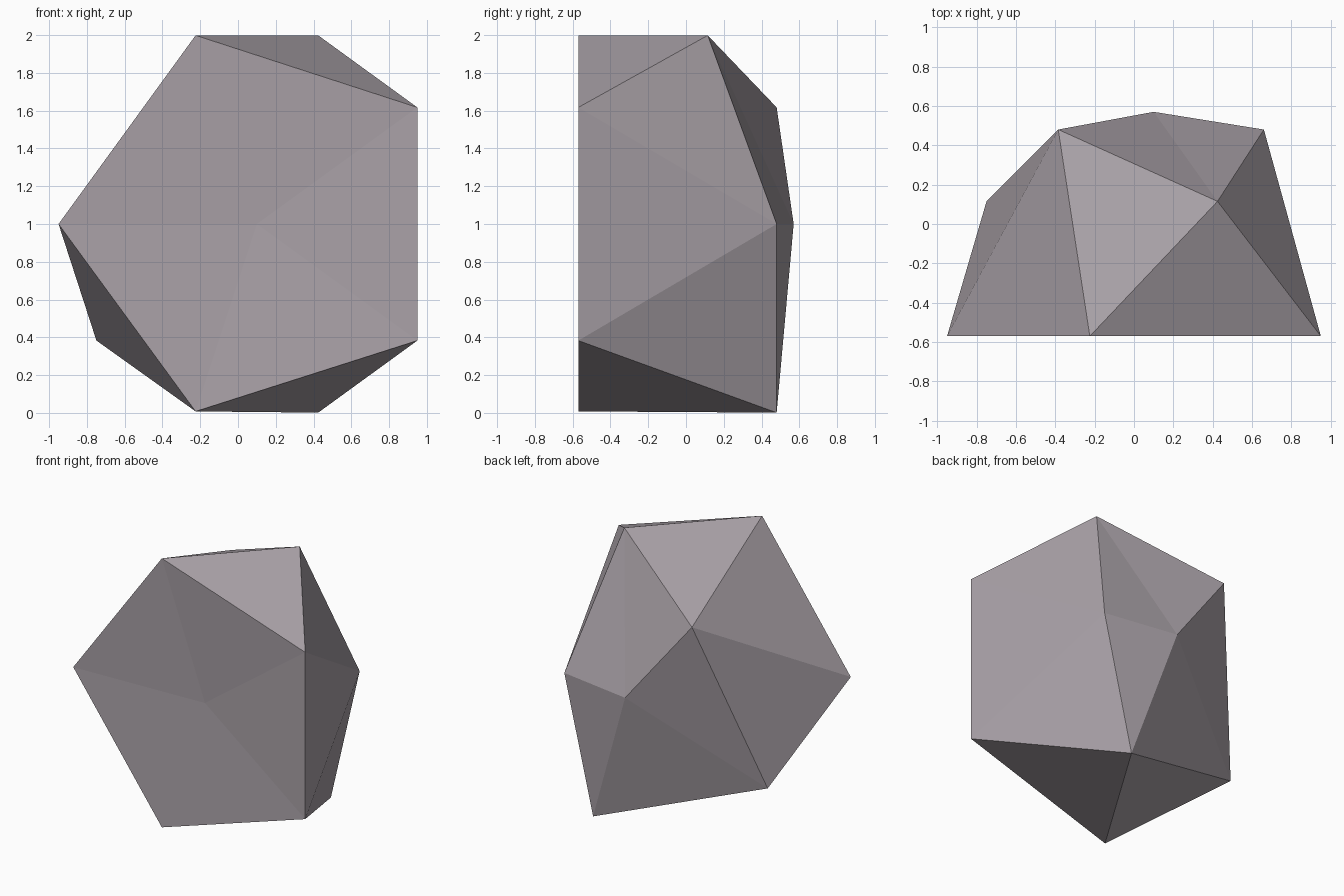
import bpy, bmesh, math

cube = bpy.data.objects.get("Cube")
if cube:
    bpy.data.objects.remove(cube)

CX, CZ, RADIUS = 0.10, 1.0, 1.05
FRONT, RING_BACK = -0.57, 0.48


def ring(bm, start, y):
    """Five points around the front-to-back axis."""
    points = []
    for k in range(5):
        a = math.radians(start + 72 * k)
        points.append(bm.verts.new((CX + RADIUS * math.cos(a), y, CZ + RADIUS * math.sin(a))))
    return points


# Rock: a twenty-sided solid with some corners pushed in
bm = bmesh.new()
front = ring(bm, 36, FRONT)
back = ring(bm, 0, RING_BACK)
front_tip = bm.verts.new((CX, -0.53, CZ))
back_tip = bm.verts.new((CX, 0.57, CZ))
for k in range(5):
    n = (k + 1) % 5
    bm.faces.new((front_tip, front[k], front[n]))
    bm.faces.new((back_tip, back[n], back[k]))
    bm.faces.new((front[k], back[n], front[n]))
    bm.faces.new((front[k], back[k], back[n]))

# Chipped corners
back[0].co.x = 0.66
back[1].co.y = 0.115
back[2].co.x = -0.385
back[3].co.y = 0.115
front[3].co.z = 0.008
bmesh.ops.recalc_face_normals(bm, faces=bm.faces)

mesh = bpy.data.meshes.new("rock")
bm.to_mesh(mesh)
bm.free()
rock = bpy.data.objects.new("rock", mesh)
bpy.context.collection.objects.link(rock)

# Stone colour
stone = bpy.data.materials.new("warm grey stone")
stone.use_nodes = True
colour = (0.40, 0.36, 0.39, 1)
stone.diffuse_color = colour
bsdf = next(n for n in stone.node_tree.nodes if n.type == "BSDF_PRINCIPLED")
bsdf.inputs["Base Color"].default_value = colour
mesh.materials.append(stone)
